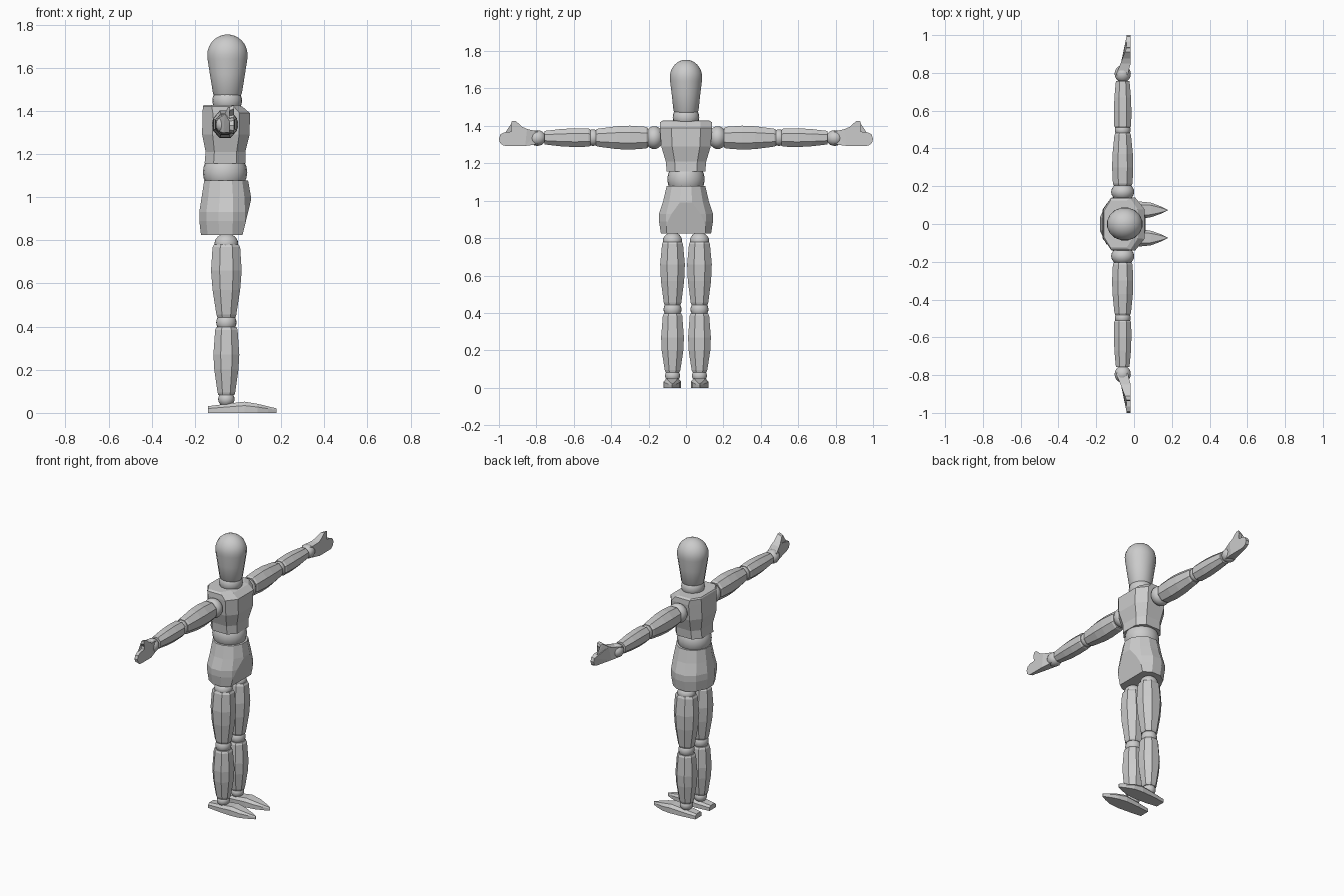
import bpy, bmesh
from math import cos, sin, pi, radians
from mathutils import Vector

if "Cube" in bpy.data.objects:
    bpy.data.objects.remove(bpy.data.objects["Cube"])

CX = -0.054   # body axis


def finish(name, bm, mirror=False, smooth=None):
    bmesh.ops.recalc_face_normals(bm, faces=bm.faces)
    me = bpy.data.meshes.new(name)
    bm.to_mesh(me)
    bm.free()
    ob = bpy.data.objects.new(name, me)
    bpy.context.collection.objects.link(ob)
    if smooth:
        bpy.ops.object.select_all(action='DESELECT')
        ob.select_set(True)
        bpy.context.view_layer.objects.active = ob
        bpy.ops.object.shade_smooth_by_angle(angle=radians(smooth))
    if mirror:
        m = ob.modifiers.new("mirror", 'MIRROR')
        m.use_axis = (False, True, False)
    return ob


def loft(sections):
    bm = bmesh.new()
    rings = [[bm.verts.new(p) for p in s] for s in sections]
    n = len(rings[0])
    for a, b in zip(rings, rings[1:]):
        for i in range(n):
            j = (i + 1) % n
            bm.faces.new((a[i], a[j], b[j], b[i]))
    bm.faces.new(rings[0])
    bm.faces.new(rings[-1])
    return bm


def octagon(x0, x1, y0, y1, c=0.28):
    cx, cy = c * (x1 - x0), c * (y1 - y0)
    return [(x0 + cx, y0), (x1 - cx, y0), (x1, y0 + cy), (x1, y1 - cy),
            (x1 - cx, y1), (x0 + cx, y1), (x0, y1 - cy), (x0, y0 + cy)]


def ellipse(cx, rx, ry, n):
    return [(cx + rx * cos(2 * pi * (i + .5) / n), ry * sin(2 * pi * (i + .5) / n)) for i in range(n)]


def leg_part(name, rings):
    # rings: z, half x, half y
    finish(name, loft([[(x, y, z) for x, y in octagon(CX - hx, CX + hx, .072 - hy, .072 + hy)]
                       for z, hx, hy in rings]), True)


def arm_part(name, rings):
    # rings: y, half x, half z
    finish(name, loft([[(x, y, z) for x, z in octagon(-.06 - hx, -.06 + hx, 1.337 - hz, 1.337 + hz)]
                       for y, hx, hz in rings]), True)


def ball(name, loc, r, mirror=False):
    bm = bmesh.new()
    bmesh.ops.create_uvsphere(bm, u_segments=20, v_segments=12, radius=1)
    for v in bm.verts:
        v.co = Vector([l + s * c for l, s, c in zip(loc, r, v.co)])
    finish(name, bm, mirror, 40)


# Head: tapered egg with a rounded crown
head = [(1.47, .062, .06), (1.48, .068, .068), (1.57, .083, .078), (1.64, .094, .087)]
head += [(1.66 + .094 * sin(a * pi / 16), .095 * cos(a * pi / 16), .088 * cos(a * pi / 16)) for a in range(8)]
head.append((1.7535, .006, .006))
finish("head", loft([[(x, y, z) for x, y in ellipse(-.049, rx, ry, 16)] for z, rx, ry in head]), smooth=35)
ball("neck_joint", (-.05, 0, 1.447), (.069, .071, .065))

# Chest: chamfered block narrowing to the ribs
chest = [(1.428, -.158, -.005, .125), (1.42, -.162, .02, .138), (1.39, -.165, .055, .14),
         (1.29, -.166, .054, .132), (1.21, -.15, .034, .108), (1.155, -.155, .035, .103)]
finish("chest", loft([[(x, y, z) for x, y in octagon(x0, x1, -h, h, .22)] for z, x0, x1, h in chest]))

# Waist band
ball("waist_joint", (-.06, 0, 1.115), (.103, .1, .1))

# Pelvis: flared, with a sloping flat front panel
pelvis = [(1.078, -.157, .047, .104), (1.0, -.169, .061, .122), (.93, -.18, .066, .145),
          (.89, -.18, .066, .145), (.825, -.172, .06, .135)]
bm = loft([[(x, y, z) for x, y in ellipse((x0 + x1) / 2, (x1 - x0) / 1.94, h * 1.03, 12)]
           for z, x0, x1, h in pelvis])
cut = bmesh.ops.bisect_plane(bm, geom=bm.verts[:] + bm.edges[:] + bm.faces[:],
                             plane_co=(.06, 0, .985), plane_no=(.165, 0, -.04), clear_outer=True)
bmesh.ops.holes_fill(bm, edges=[e for e in bm.edges if e.is_boundary], sides=0)
finish("pelvis", bm)

# Legs
ball("hip_joint", (CX, .072, .785), (.055, .052, .046), True)
leg_part("thigh", [(.78, .057, .05), (.768, .064, .056), (.66, .071, .066),
                   (.57, .064, .062), (.455, .046, .047), (.443, .042, .042)])
ball("knee_joint", (CX, .072, .419), (.047, .048, .047), True)
leg_part("shin", [(.397, .046, .046), (.385, .052, .052), (.27, .06, .061),
                  (.2, .056, .058), (.095, .041, .042), (.082, .037, .037)])
ball("ankle_joint", (CX, .072, .064), (.038, .04, .037), True)

# Feet: sections along x: x, inner y, outer y, top z
foot = [(-.14, .04, .104, .031), (-.06, .031, .113, .041), (.03, .027, .119, .052),
        (.09, .036, .113, .042), (.14, .053, .094, .03), (.178, .071, .075, .021)]
sections = []
for x, a, b, t in foot:
    i = .18 * (b - a)
    sections.append([(x, a, 0), (x, b, 0), (x, b, t * .65), (x, b - i, t), (x, a + i, t), (x, a, t * .65)])
finish("foot", loft(sections), True)

# Arms
ball("shoulder_joint", (-.06, .17, 1.337), (.061, .05, .061), True)
arm_part("upper_arm", [(.203, .047, .052), (.215, .052, .058), (.3, .056, .064),
                       (.37, .054, .061), (.47, .044, .048), (.482, .039, .043)])
ball("elbow_joint", (-.06, .497, 1.337), (.042, .04, .044), True)
arm_part("forearm", [(.51, .04, .043), (.52, .045, .048), (.6, .046, .05),
                     (.67, .044, .046), (.757, .036, .036)])
ball("wrist_joint", (-.06, .795, 1.335), (.043, .046, .042), True)

# Hands: flat palm towards +x, back thinning to the fingertips (outline in y, z)
outline = [(.79, 1.302), (.86, 1.293), (.93, 1.293), (.975, 1.294), (.994, 1.308), (1.0, 1.332),
           (.992, 1.355), (.967, 1.367), (.92, 1.37), (.907, 1.381), (.936, 1.41), (.931, 1.427),
           (.91, 1.426), (.875, 1.395), (.85, 1.383), (.79, 1.37)]


def back_x(y):
    return -.095 + .055 * min(1, (y - .79) / .14)


bm = loft([[(-.018 - max(0, .83 - y) * .4, y, z) for y, z in outline],
           [(back_x(y), y, z + (1.337 - z) * .12) for y, z in outline]])
bmesh.ops.triangulate(bm, faces=[f for f in bm.faces if len(f.verts) > 4])
finish("hand", bm, True)
